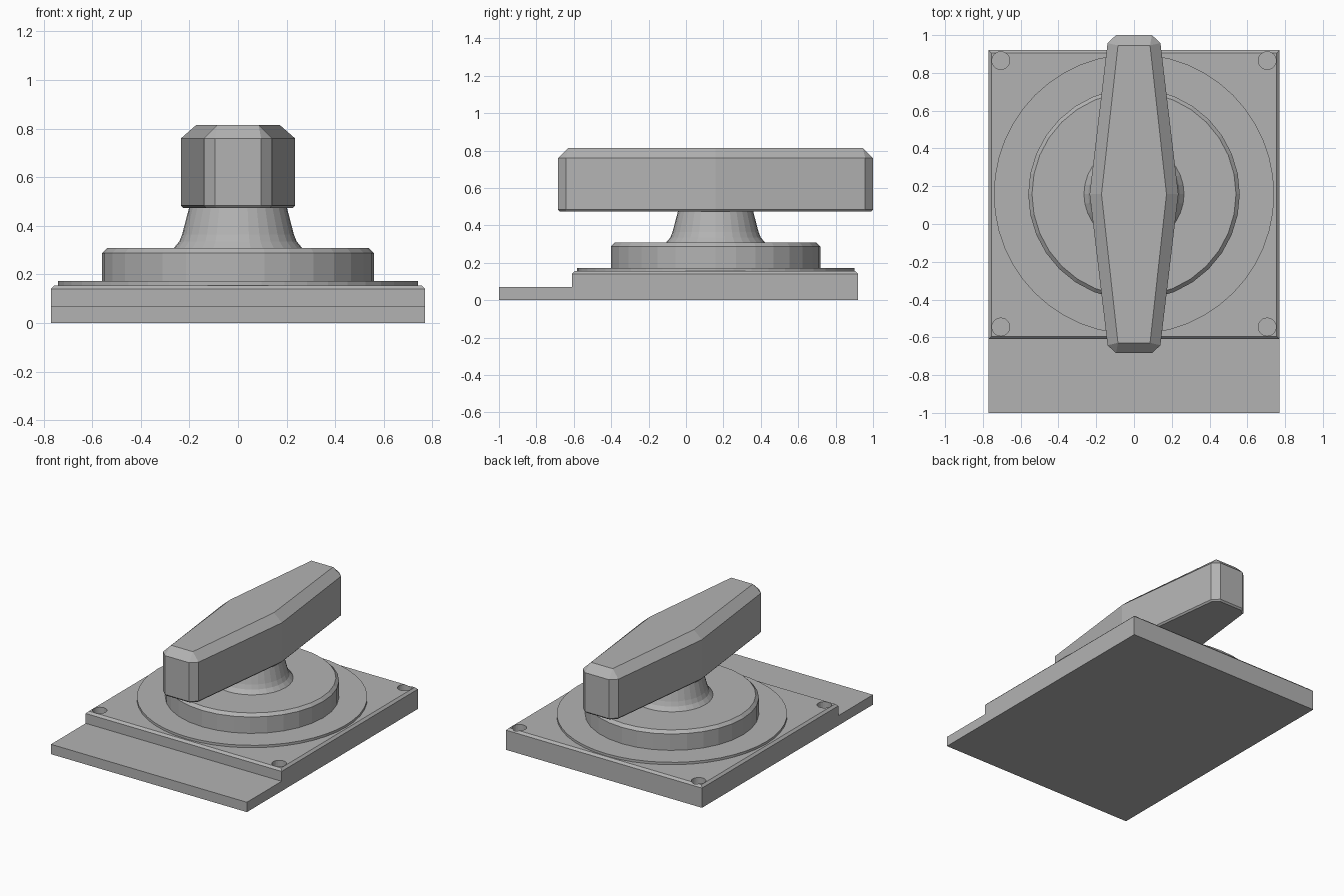
import bpy
import bmesh
import math

if "Cube" in bpy.data.objects:
    bpy.data.objects.remove(bpy.data.objects["Cube"])

AXIS_Y = 0.158   # turning axis of the knob
SIDES = 32

grey = bpy.data.materials.new("plain grey")
grey.use_nodes = True
colour = (0.45, 0.45, 0.45, 1)
grey.diffuse_color = colour
grey.node_tree.nodes["Principled BSDF"].inputs["Base Color"].default_value = colour


def make_object(name, bm):
    bmesh.ops.recalc_face_normals(bm, faces=bm.faces)
    mesh = bpy.data.meshes.new(name)
    bm.to_mesh(mesh)
    bm.free()
    mesh.materials.append(grey)
    obj = bpy.data.objects.new(name, mesh)
    bpy.context.collection.objects.link(obj)
    return obj


def loft(name, rings):
    """Skin a stack of equally long point rings and cap both ends."""
    bm = bmesh.new()
    rows = [[bm.verts.new(p) for p in ring] for ring in rings]
    n = len(rows[0])
    for low, high in zip(rows, rows[1:]):
        for i in range(n):
            j = (i + 1) % n
            bm.faces.new((low[i], low[j], high[j], high[i]))
    bm.faces.new(rows[0])
    bm.faces.new(rows[-1])
    bmesh.ops.remove_doubles(bm, verts=bm.verts, dist=0.0005)
    return make_object(name, bm)


def turned(name, profile, x=0, y=AXIS_Y, sides=SIDES):
    """Lathe a (radius, height) profile."""
    angles = [math.tau * i / sides for i in range(sides)]
    return loft(name, [[(x + r * math.cos(a), y + r * math.sin(a), z)
                        for a in angles] for r, z in profile])


# Stepped base: side profile extruded across, top rim bevelled
bm = bmesh.new()
side = [(-1, 0), (0.92, 0), (0.92, 0.155), (-0.61, 0.155), (-0.61, 0.07), (-1, 0.07)]
face = bm.faces.new([bm.verts.new((-0.77, y, z)) for y, z in side])
extruded = bmesh.ops.extrude_face_region(bm, geom=[face])["geom"]
bmesh.ops.translate(bm, vec=(1.54, 0, 0),
                    verts=[g for g in extruded if isinstance(g, bmesh.types.BMVert)])
rim = [e for e in bm.edges if all(v.co.z > 0.15 for v in e.verts)]
bmesh.ops.recalc_face_normals(bm, faces=bm.faces)
bmesh.ops.bevel(bm, geom=rim, offset=0.015, segments=1, affect='EDGES')
base = make_object("stepped_base", bm)

# Blind screw holes in the four corners
for x in (-0.705, 0.705):
    for y in (-0.545, 0.865):
        cutter = turned("screw_hole_cutter", [(0.047, 0.1), (0.047, 0.25)], x, y, 24)
        cutter.hide_render = True
        cutter.hide_viewport = True
        cut = base.modifiers.new("screw hole", 'BOOLEAN')
        cut.object = cutter
        cut.solver = 'EXACT'

# Round parts stacked on the turning axis
turned("thin_disc", [(0.742, 0.15), (0.742, 0.172)], sides=48)
turned("hub", [(0.56, 0.165), (0.56, 0.288), (0.54, 0.308)])
turned("neck", [(0.265, 0.3), (0.265, 0.308), (0.242, 0.335), (0.23, 0.365), (0.2, 0.48)])


# Grip: tapered bar with bevelled corners, large top bevel, small bottom bevel
def grip_ring(mid, corner, end, corner_y, end_y, z):
    quarter = [(mid, 0), (corner, corner_y), (end, end_y)]
    half = quarter + [(-x, y) for x, y in reversed(quarter)]
    back = [(-x, -y) for x, y in half[1:-1]]
    return [(x, y + AXIS_Y, z) for x, y in half + back]


loft("grip", [
    grip_ring(0.225, 0.13, 0.088, 0.797, 0.832, 0.473),
    grip_ring(0.235, 0.14, 0.095, 0.8, 0.842, 0.484),
    grip_ring(0.235, 0.14, 0.095, 0.8, 0.842, 0.76),
    grip_ring(0.172, 0.085, 0.085, 0.787, 0.787, 0.815),
])
